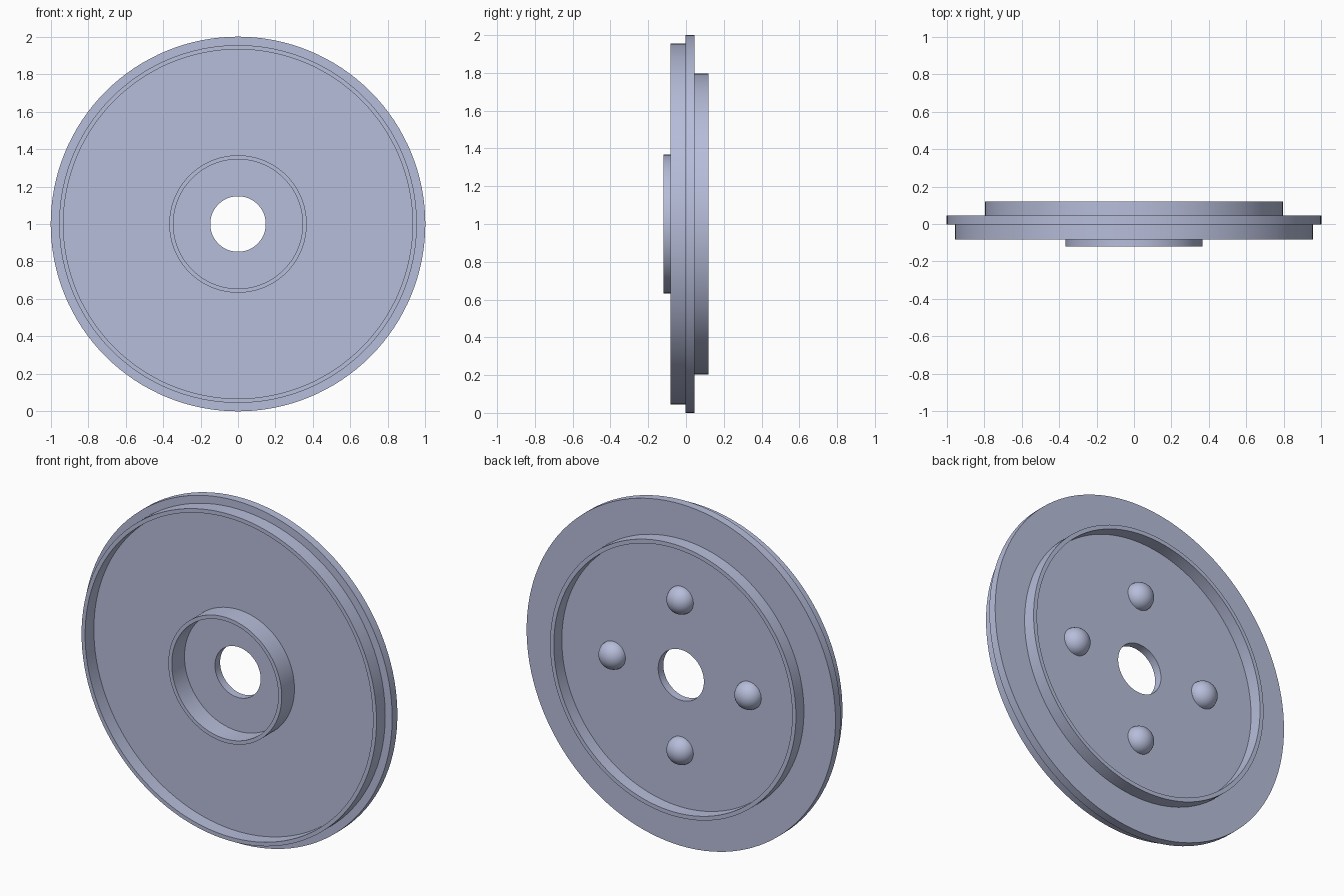
import bpy, bmesh, math

if "Cube" in bpy.data.objects:
    bpy.data.objects.remove(bpy.data.objects["Cube"])

metal = bpy.data.materials.new("blue grey metal")
metal.diffuse_color = (0.47, 0.51, 0.70, 1.0)
metal.use_nodes = True
metal.node_tree.nodes["Principled BSDF"].inputs["Base Color"].default_value = metal.diffuse_color

CZ = 1.0                      # height of the wheel axis
Y_FRONT, Y_BACK = -0.002, 0.046   # faces of the main plate


def lathe(name, profile, closed, segments, centre=(0, 0, 0)):
    """Spin a (radius, y) profile about the y axis."""
    bm = bmesh.new()
    verts = [bm.verts.new((r, y, 0)) for r, y in profile]
    edges = [bm.edges.new(p) for p in zip(verts, verts[1:])]
    if closed:
        edges.append(bm.edges.new((verts[-1], verts[0])))
    bmesh.ops.spin(bm, geom=verts + edges, cent=(0, 0, 0), axis=(0, 1, 0),
                   angle=math.tau, steps=segments, use_merge=False)
    bmesh.ops.remove_doubles(bm, verts=bm.verts, dist=1e-5)
    bmesh.ops.recalc_face_normals(bm, faces=bm.faces)
    # open shells are domes: their tip must face the back
    if not closed:
        top = max(bm.faces, key=lambda f: f.calc_center_median().y)
        if top.normal.y < 0:
            bmesh.ops.reverse_faces(bm, faces=bm.faces)
    mesh = bpy.data.meshes.new(name)
    bm.to_mesh(mesh)
    bm.free()
    mesh.materials.append(metal)
    obj = bpy.data.objects.new(name, mesh)
    obj.location = centre
    bpy.context.collection.objects.link(obj)
    bpy.ops.object.select_all(action='DESELECT')
    obj.select_set(True)
    bpy.context.view_layer.objects.active = obj
    bpy.ops.object.shade_smooth_by_angle(angle=math.radians(30))
    return obj


# Flanged plate with bore, hub ring, front rim and back ring
lathe("flanged_plate", [
    (0.148, Y_FRONT),
    (0.345, Y_FRONT), (0.345, -0.12), (0.367, -0.12), (0.367, Y_FRONT),   # hub ring
    (0.932, Y_FRONT), (0.932, -0.083), (0.955, -0.083), (0.955, Y_FRONT),  # front rim
    (1.0, Y_FRONT), (1.0, Y_BACK),                                         # flange
    (0.796, Y_BACK), (0.796, 0.12), (0.772, 0.12), (0.772, Y_BACK),        # back ring
    (0.148, Y_BACK),
], True, 128, (0, 0, CZ))

# Four rounded studs on the back
steps = 10
dome = [(0.08 * math.cos(a), 0.073 * math.sin(a))
        for a in (math.pi / 2 * i / steps for i in range(steps + 1))]
for i, side in enumerate(("right", "top", "left", "bottom")):
    a = math.pi / 2 * i
    lathe(f"back_stud_{side}", dome, False, 32,
          (0.44 * math.cos(a), Y_BACK, CZ + 0.44 * math.sin(a)))
